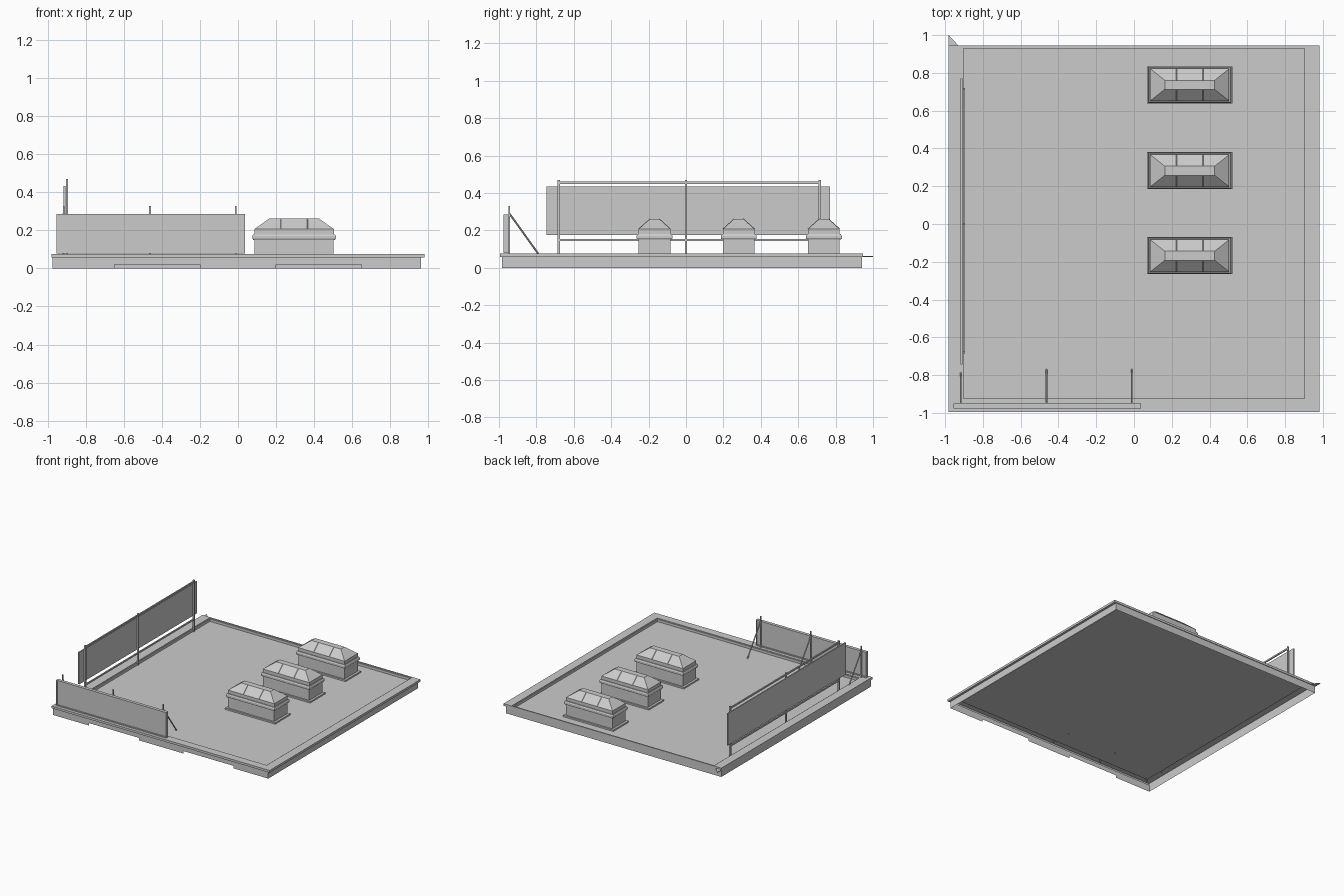
import bpy, bmesh
from mathutils import Vector

if "Cube" in bpy.data.objects:
    bpy.data.objects.remove(bpy.data.objects["Cube"])


def finish(name, bm):
    bmesh.ops.recalc_face_normals(bm, faces=bm.faces)
    me = bpy.data.meshes.new(name)
    bm.to_mesh(me)
    bm.free()
    ob = bpy.data.objects.new(name, me)
    bpy.context.collection.objects.link(ob)
    return ob


def loft(rings, cap_start=False, cap_end=True):
    """Skin a stack of rectangles (x0, x1, y0, y1, z)."""
    bm = bmesh.new()
    loops = [[bm.verts.new(p) for p in ((a, c, z), (b, c, z), (b, d, z), (a, d, z))]
             for a, b, c, d, z in rings]
    for lo, hi in zip(loops, loops[1:]):
        for i in range(4):
            j = (i + 1) % 4
            bm.faces.new((lo[i], lo[j], hi[j], hi[i]))
    if cap_start:
        bm.faces.new(loops[0][::-1])
    if cap_end:
        bm.faces.new(loops[-1])
    return bm


def box(name, x0, x1, y0, y1, z0, z1):
    return finish(name, loft([(x0, x1, y0, y1, z0), (x0, x1, y0, y1, z1)], True))


def rod(name, a, b, r, sides=8):
    a, b = Vector(a), Vector(b)
    bm = bmesh.new()
    bmesh.ops.create_cone(bm, cap_ends=True, segments=sides, radius1=r, radius2=r,
                          depth=(b - a).length)
    bm.transform((b - a).to_track_quat('Z', 'Y').to_matrix().to_4x4())
    bmesh.ops.translate(bm, verts=bm.verts, vec=(a + b) / 2)
    return finish(name, bm)


DECK = 0.05

# Roof: fascia, overhanging coping, inner parapet face and recessed deck
bm = loft([
    (-.976, .962, -.985, .94, 0),
    (-.976, .962, -.985, .94, .057),
    (-.981, .981, -.995, .945, .057),
    (-.981, .981, -.995, .945, .075),
    (-.910, .910, -.930, .935, .075),
    (-.910, .910, -.930, .935, .070),
    (-.903, .903, -.923, .928, .070),
    (-.903, .903, -.923, .928, DECK),
])
# Two shallow notches in the lower edge of the front fascia
cuts = [((x, 0, 0), (1, 0, 0)) for x in (-.65, -.2, .2, .65)] + [((0, 0, .02), (0, 0, 1))]
for co, no in cuts:
    fs = [f for f in bm.faces if f.calc_center_median().y < -.98
          and f.calc_center_median().z < .056]
    geom = list({e for f in fs for e in f.edges} | {v for f in fs for v in f.verts}) + fs
    bmesh.ops.bisect_plane(bm, geom=geom, plane_co=co, plane_no=no)
notch = [f for f in bm.faces if f.calc_center_median().y < -.98
         and f.calc_center_median().z < .02 and .2 < abs(f.calc_center_median().x) < .65]
bmesh.ops.delete(bm, geom=notch, context='FACES')
finish("roof_deck", bm)

# Loose triangular flashing at the back left corner
bm = bmesh.new()
tri = [(-.981, .945), (-.93, .945), (-.981, 1.0)]
f = bm.faces.new([bm.verts.new((x, y, .057)) for x, y in tri])
ext = bmesh.ops.extrude_face_region(bm, geom=[f])
bmesh.ops.translate(bm, vec=(0, 0, .005),
                    verts=[g for g in ext['geom'] if isinstance(g, bmesh.types.BMVert)])
finish("corner_flashing", bm)

# Skylights: flange, curb, banded lid and hipped glazing with thin bars
CX = .295
for n, cy in enumerate((-.168, .282, .737)):
    profile = [(.226, .098, DECK), (.226, .098, .062), (.208, .085, .062), (.208, .085, .15),
               (.215, .091, .15), (.220, .096, .158), (.220, .096, .17), (.215, .091, .18),
               (.209, .085, .18), (.209, .085, .207), (.132, .024, .262)]
    finish(f"skylight_{n}", loft([(CX - w, CX + w, cy - d, cy + d, z) for w, d, z in profile]))
    for side in (-1, 1):
        for dx in (-.07, .07):
            rod(f"glazing_bar_{n}", (CX + dx, cy + side * .085, .207),
                (CX + dx, cy + side * .024, .262), .002, 4)

# Front sign: panel with a slim frame, posts and diagonal braces
box("front_sign_panel", -.95, .032, -.97, -.955, .085, .28)
for z in (.078, .277):
    box("front_sign_rail", -.955, .037, -.976, -.95, z, z + .009)
for x in (-.955, .03):
    box("front_sign_edge", x, x + .007, -.976, -.95, .08, .285)
for x in (-.917, -.463, -.012):
    box("front_sign_post", x - .004, x + .004, -.95, -.942, DECK - .005, .33)
    rod("front_sign_brace", (x, -.944, .29), (x, -.772, DECK), .005)

# Left billboard: hanging panel, three posts and two rails
box("side_sign_panel", -.918, -.908, -.745, .77, .175, .435)
for y in (-.68, 0, .715):
    box("side_sign_post", -.906, -.894, y - .006, y + .006, DECK, .47)
for z in (.148, .455):
    box("side_sign_rail", -.905, -.896, -.68, .715, z - .006, z + .006)
